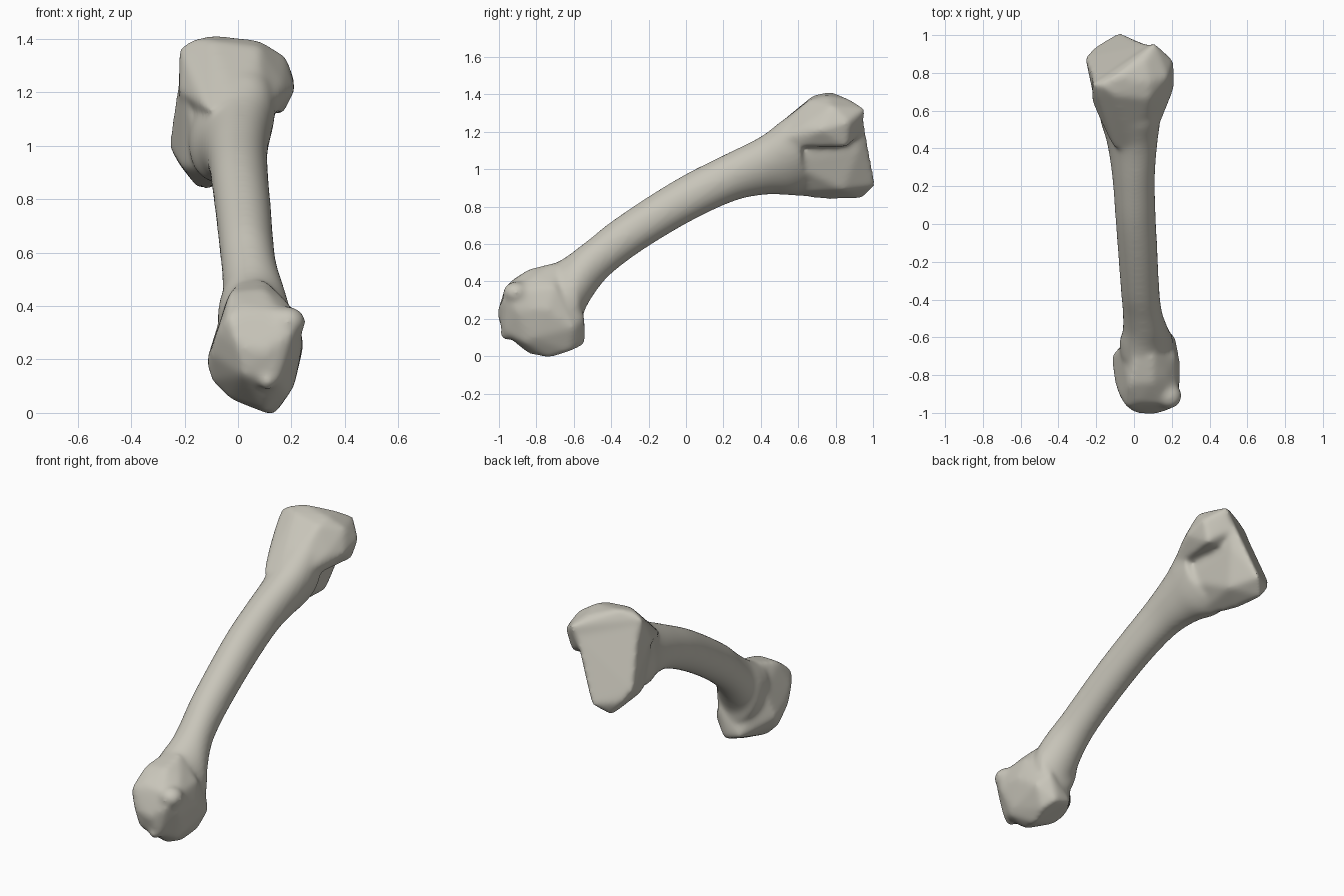
import bpy
import bmesh
import math
from mathutils import Vector

cube = bpy.data.objects.get("Cube")
if cube:
    bpy.data.objects.remove(cube, do_unlink=True)

# Shaft: top y, top z, bottom y, bottom z, x min, x max, sideways lean
STATIONS = [
    (-.74, .48, -.64, .14, -.07, .19, -.02),
    (-.66, .52, -.56, .16, -.075, .205, -.02),
    (-.59, .57, -.54, .25, -.06, .185, -.01),
    (-.5, .64, -.44, .4, -.06, .15, 0),
    (-.4, .72, -.3, .52, -.07, .135, 0),
    (-.2, .855, -.1, .65, -.085, .125, 0),
    (0, .975, .1, .76, -.1, .115, 0),
    (.2, 1.075, .29, .84, -.115, .11, .01),
    (.4, 1.175, .45, .865, -.14, .12, .03),
    (.52, 1.265, .56, .86, -.17, .13, .05),
    (.6, 1.3, .64, .88, -.175, .13, .06),
]

# Upper end: wide lobe above, narrow lobe below, one slanted joint face behind
UPPER_LOBE = [
    (-.1, .78, 1.415), (.08, .75, 1.395), (-.22, .74, 1.37), (-.22, .64, 1.2),
    (.11, .96, 1.325), (.21, .87, 1.25), (.215, .72, 1.21), (.17, .86, 1.12),
    (.14, .6, 1.12), (.085, .4, 1.13), (-.11, .4, 1.13), (-.22, .8, 1.13),
    (.06, .95, 1.2), (.18, .78, 1.335), (-.01, .4, 1.165), (-.1, .68, 1.395),
    (.08, .66, 1.37), (-.2, .67, 1.33), (.17, .63, 1.23), (-.17, .73, 1.4),
    (.06, .87, 1.375), (-.17, .53, 1.18),
]
LOWER_LOBE = [
    (-.21, .76, 1.33), (.08, .95, 1.28), (-.075, 1.018, .91), (-.26, .885, 1.0),
    (-.15, .94, .84), (-.12, .76, .835), (-.21, .73, .92), (-.21, .65, 1.2),
    (.09, .64, 1.1), (.0, .84, .89), (-.05, .46, .87), (.05, .92, 1.1),
    (-.11, .46, .92), (.09, .55, 1.03), (-.22, .93, .93),
]

# Lower end: rounded head, slanted below
LOWER_HEAD = [
    (-.04, -.97, .36), (.1, -1.01, .23), (.2, -.98, .3), (.15, -.98, .13),
    (.02, -.98, .14), (-.12, -.7, .19), (-.1, -.85, .22), (-.08, -.91, .3),
    (-.1, -.75, .12), (-.07, -.66, .35), (.13, -.73, -.012), (.16, -.62, .025),
    (.1, -.84, .01), (.19, -.86, .07), (-.03, -.75, .05), (.02, -.545, .09),
    (.12, -.54, .06), (.245, -.74, .25), (.24, -.9, .25), (.23, -.9, .35),
    (.22, -.7, .37), (.22, -.6, .15), (.21, -.82, .1), (.16, -.54, .22),
    (-.03, -.85, .455), (.1, -.84, .465), (.17, -.8, .43), (.02, -.94, .4),
    (.15, -.95, .38), (.0, -.72, .49), (.1, -.7, .5), (0, -1, .25),
]


def spline(a, b, c, d, t):
    """Smooth value between b and c."""
    return b + .5 * t * (c - a + t * (2*a - 5*b + 4*c - d + t * (3*(b - c) + d - a)))


def refine(rows, steps):
    result = []
    last = len(rows) - 1
    for i in range(last):
        near = [rows[max(0, min(last, i + k))] for k in (-1, 0, 1, 2)]
        result += [[spline(*v, s / steps) for v in zip(*near)] for s in range(steps)]
    return result + [rows[-1]]


def add_loft(bm, rows, sides=32):
    rings = []
    for top_y, top_z, low_y, low_z, left, right, lean in rows:
        top = Vector((0, top_y, top_z))
        low = Vector((0, low_y, low_z))
        axis = (top - low) / 2 + Vector((lean, 0, 0))
        centre = (top + low) / 2 + Vector(((left + right) / 2, 0, 0))
        side = Vector(((right - left) / 2, 0, 0))
        angles = [math.tau * k / sides for k in range(sides)]
        rings.append([bm.verts.new(centre + axis * math.cos(a) + side * math.sin(a))
                      for a in angles])
    for ring, following in zip(rings, rings[1:]):
        for k in range(sides):
            n = (k + 1) % sides
            bm.faces.new((ring[k], ring[n], following[n], following[k]))
    bm.faces.new(rings[0])
    bm.faces.new(rings[-1])


def add_hull(bm, points):
    verts = [bm.verts.new(p) for p in points]
    hull = bmesh.ops.convex_hull(bm, input=verts)
    spare = [v for v in hull["geom_interior"] if isinstance(v, bmesh.types.BMVert)]
    bmesh.ops.delete(bm, geom=spare, context="VERTS")


def add_knob(bm, centre, radii):
    made = bmesh.ops.create_icosphere(bm, subdivisions=3, radius=1)
    for v in made["verts"]:
        v.co = Vector(centre) + v.co * Vector(radii)


bm = bmesh.new()
add_loft(bm, refine(STATIONS, 5))
for lobe in (UPPER_LOBE, LOWER_LOBE, LOWER_HEAD):
    add_hull(bm, lobe)
# Small tubercles on the lower head
add_knob(bm, (.185, -.91, .34), (.07, .07, .06))
add_knob(bm, (.11, -.96, .12), (.035, .035, .035))
bmesh.ops.recalc_face_normals(bm, faces=bm.faces)
mesh = bpy.data.meshes.new("bone")
bm.to_mesh(mesh)
bm.free()

bone = bpy.data.objects.new("bone", mesh)
bpy.context.scene.collection.objects.link(bone)
bpy.context.view_layer.objects.active = bone
bone.select_set(True)

# Fuse the parts and soften their seams
remesh = bone.modifiers.new("fuse", "REMESH")
remesh.mode = "VOXEL"
remesh.voxel_size = .011
smooth = bone.modifiers.new("soften", "SMOOTH")
smooth.factor = .5
smooth.iterations = 28
for name in ("fuse", "soften"):
    bpy.ops.object.modifier_apply(modifier=name)

ivory = bpy.data.materials.new("ivory grey")
colour = (.58, .56, .49, 1)
ivory.diffuse_color = colour
ivory.use_nodes = True
shader = next(n for n in ivory.node_tree.nodes if n.type == "BSDF_PRINCIPLED")
shader.inputs["Base Color"].default_value = colour
bone.data.materials.clear()
bone.data.materials.append(ivory)
bpy.ops.object.shade_smooth()
